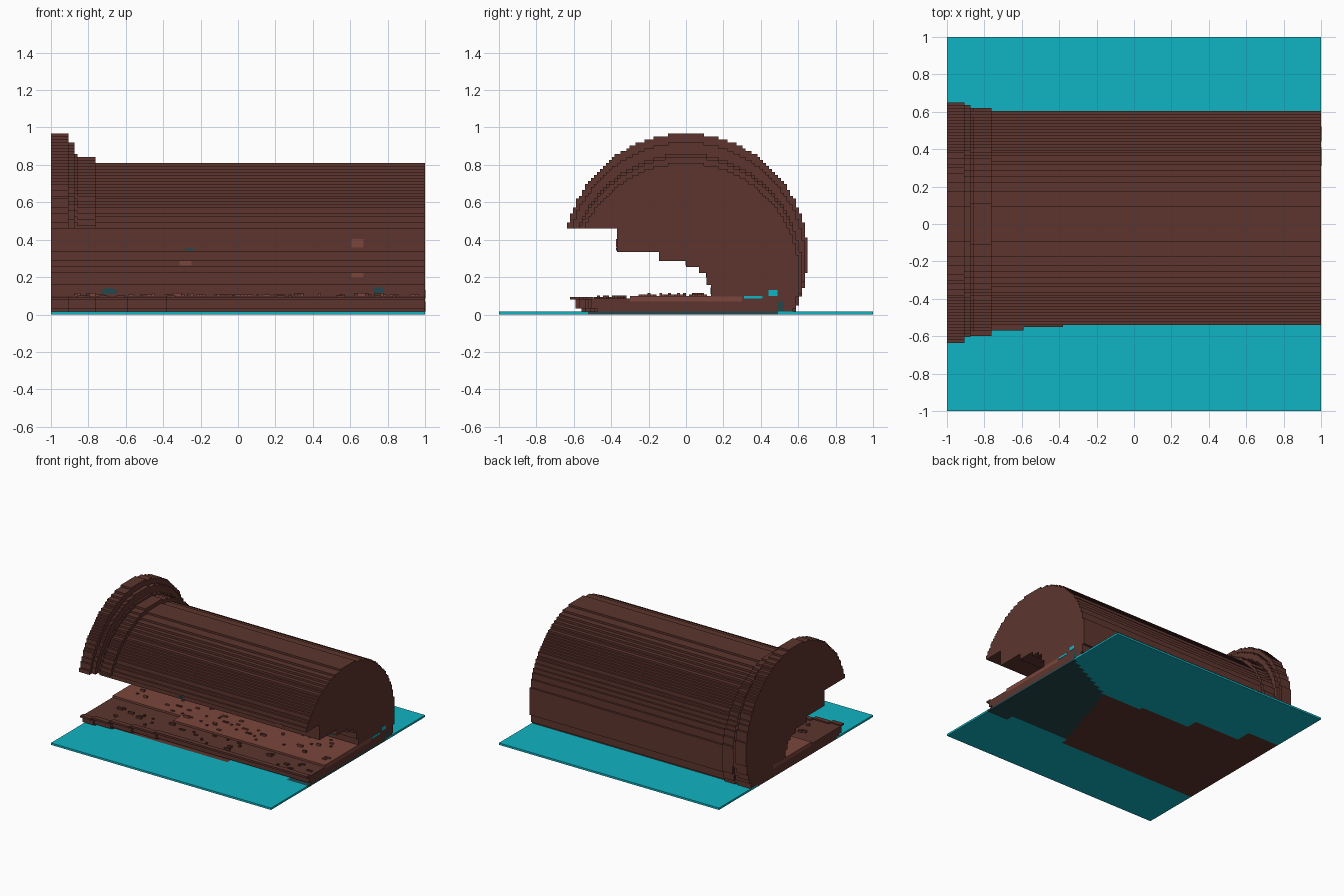
import bpy, bmesh, math, random

cube = bpy.data.objects.get("Cube")
if cube:
    bpy.data.objects.remove(cube, do_unlink=True)

random.seed(4)
V = 2 / 126  # block size


def material(name, rgb):
    lin = [(c / 255 / 12.92) if c < 11 else ((c / 255 + 0.055) / 1.055) ** 2.4 for c in rgb]
    m = bpy.data.materials.new(name)
    m.use_nodes = True
    m.diffuse_color = (*lin, 1)
    m.node_tree.nodes["Principled BSDF"].inputs["Base Color"].default_value = (*lin, 1)
    return m


BROWN = material("dark brown", (93, 53, 46))
RED = material("reddish brown", (122, 70, 60))
TEAL = material("bright teal", (16, 180, 196))
DEEP = material("deep teal", (36, 72, 76))


def finish(name, bm, *mats):
    bmesh.ops.recalc_face_normals(bm, faces=bm.faces)
    me = bpy.data.meshes.new(name)
    bm.to_mesh(me)
    bm.free()
    for m in mats:
        me.materials.append(m)
    ob = bpy.data.objects.new(name, me)
    bpy.context.collection.objects.link(ob)
    return ob


def add_prism(bm, profile, x0, x1):
    """Extrude a (y, z) outline along x."""
    face = bm.faces.new([bm.verts.new((x0, y, z)) for y, z in profile])
    ext = bmesh.ops.extrude_face_region(bm, geom=[face])
    verts = [g for g in ext["geom"] if isinstance(g, bmesh.types.BMVert)]
    bmesh.ops.translate(bm, verts=verts, vec=(x1 - x0, 0, 0))


def add_box(bm, x0, x1, y0, y1, z0, z1):
    add_prism(bm, [(y0, z0), (y1, z0), (y1, z1), (y0, z1)], x0, x1)


# Stepped wall of the hollow under the trunk: (lowest z, y of the wall)
HOLLOW = [(0.465, -9), (0.34, -0.37), (0.29, -0.145), (0.26, 0.0),
          (0.23, 0.07), (0.16, 0.11), (0.1, 0.135), (-1, 0.3)]


def hollow_y(z):
    return next(y for low, y in HOLLOW if z > low)


def trunk_outline(top, r):
    """Blocky round outline, one step per row of blocks."""
    right, left = [], []
    rows = round(top / V)
    centre = top - r
    for k in range(1, rows):
        z = (k + 0.5) * V
        half = round(math.sqrt(max(r * r - (z - centre) ** 2, V * V)) / V) * V
        front = max(-half, hollow_y(z))
        for side, y in ((right, half), (left, front)):
            if side and abs(side[-1][0] - y) < 1e-6:
                side[-1] = (y, (k + 1) * V)
            else:
                side += [(y, k * V), (y, (k + 1) * V)]
    return right + left[::-1]


# Trunk with its stepped flared end: x0, x1, top, radius
for name, x0, x1, top, r in (
        ("trunk", -0.762, 1, 0.81, 0.605),
        ("collar", -0.857, -0.762, 0.842, 0.62),
        ("groove_ring", -0.873, -0.857, 0.86, 0.615),
        ("inner_flange", -0.905, -0.873, 0.92, 0.637),
        ("outer_flange", -1, -0.905, 0.968, 0.65)):
    bm = bmesh.new()
    add_prism(bm, trunk_outline(top, r), x0, x1)
    finish(name, bm, BROWN)

# Lower floor, widening towards the flared end
bm = bmesh.new()
for x0, x1, f in ((-1, -0.905, -0.62), (-0.905, -0.762, -0.60), (-0.762, -0.59, -0.57),
                  (-0.59, -0.38, -0.55), (-0.38, 1, -0.535)):
    edge = -0.3 if x0 >= -0.38 else -0.2
    add_prism(bm, [(f + 0.06, V), (f + 0.06, 2 * V), (f + 0.03, 2 * V), (f + 0.03, 0.08),
                   (f, 0.08), (f, 0.095), (f + 0.04, 0.095), (f + 0.04, 0.085),
                   (edge, 0.085), (edge, 0.07), (0.3, 0.07), (0.3, V)], x0, x1)
finish("lower_floor", bm, BROWN)

# Red bed lying on the floor
bm = bmesh.new()
add_box(bm, -1, -0.38, -0.2, 0.3, 0.07, 0.1)
add_box(bm, -0.38, 1, -0.3, 0.3, 0.07, 0.1)
finish("red_bed", bm, RED)

# Loose blocks scattered over the bed and the front strip
for name, mat, count, y0, y1, z in (("bed_chips", RED, 45, -0.26, 0.1, 0.1),
                                    ("bed_crumbs", BROWN, 15, -0.26, 0.1, 0.1),
                                    ("front_chips", BROWN, 35, -0.5, -0.33, 0.085)):
    bm = bmesh.new()
    for i in range(count):
        x = round(random.uniform(-0.95, 0.92) / V) * V
        y = round(random.uniform(y0, y1) / V) * V
        if x < -0.38 and y < -0.19 and z > 0.09:
            continue
        add_box(bm, x, x + V * random.choice((1, 1, 2, 3)), y, y + V, z - 0.004,
                z + V * random.choice((0.5, 0.5, 1)))
    finish(name, bm, mat)


# Small coloured spots on the hollow's wall: x, z, width, height
def wall_spots(name, mat, spots):
    bm = bmesh.new()
    for x, z, w, h in spots:
        y = hollow_y(z)
        add_box(bm, x - w / 2, x + w / 2, y - 0.004, y + 0.004, z - h / 2, z + h / 2)
    finish(name, bm, mat)


wall_spots("red_wall_spots", RED, [(0.64, 0.38, 0.064, 0.045), (0.64, 0.213, 0.064, 0.03),
                                   (-0.28, 0.276, 0.064, 0.03)])
wall_spots("deep_wall_spots", DEEP, [(-0.69, 0.12, 0.08, 0.02), (-0.69, 0.136, 0.045, 0.012),
                                     (0.75, 0.13, 0.05, 0.03), (-0.26, 0.348, 0.04, 0.014)])

# Wet patches on the cut end of the trunk
for name, mat, y0, y1, z0, z1 in (("wet_patch_upper", TEAL, 0.44, 0.49, 0.1, 0.13),
                                  ("wet_patch_side", TEAL, 0.31, 0.41, 0.085, 0.1),
                                  ("wet_patch_lower", DEEP, 0.49, 0.52, V, 0.07)):
    bm = bmesh.new()
    add_box(bm, 0.996, 1.002, y0, y1, z0, z1)
    finish(name, bm, mat)


# Water sheet: brown and deep teal where the log rests on it
def sheet_material(x, y):
    back = 0.5 if x < -0.7 else 0.36 if x < -0.3 else 0.28 if x < 0.13 else 0.24
    if x > 0.5:
        back = 0.24 + (x - 0.5) * 0.5
    front = -0.53 if x < 0.27 else -0.47 if x < 0.8 else -0.52
    if not front < y < back:
        return 0
    return 1 if x < 0.27 + (y + 0.5) * 0.3 else 2


bm = bmesh.new()
bmesh.ops.create_grid(bm, x_segments=63, y_segments=63, size=1)
for f in bm.faces:
    c = f.calc_center_median()
    f.material_index = sheet_material(c.x, c.y)
sheet = finish("water_sheet", bm, TEAL, BROWN, DEEP)
for v in sheet.data.vertices:
    v.co.z = V
if sheet.data.polygons[0].normal.z < 0:
    sheet.data.flip_normals()
solid = sheet.modifiers.new("Thickness", 'SOLIDIFY')
solid.thickness = V
solid.offset = -1
